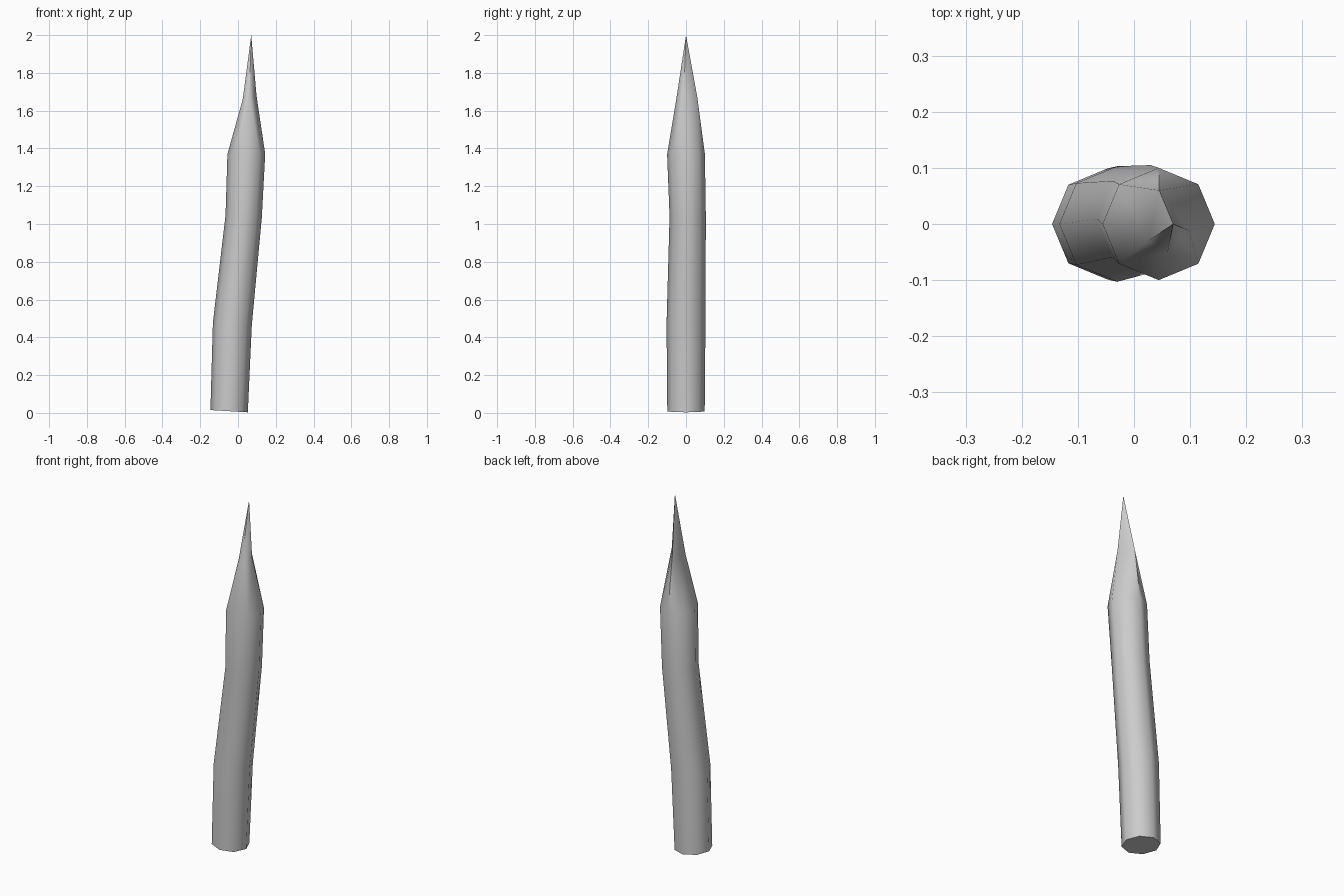
import bpy, bmesh, math

if "Cube" in bpy.data.objects:
    bpy.data.objects.remove(bpy.data.objects["Cube"])

bm = bmesh.new()
SIDES = 8


def ring(cx, cy, z, r, tilt=0.0):
    """Octagonal cross-section, tilted a little about the y axis."""
    verts = []
    for i in range(SIDES):
        a = 2 * math.pi * i / SIDES
        dx = r * math.cos(a)
        verts.append(bm.verts.new((cx + dx, cy + r * math.sin(a), z - dx * tilt)))
    return verts


# bent shaft
rings = [
    ring(-0.047, 0.0, 0.009, 0.099, 0.06),
    ring(-0.03, 0.0, 0.47, 0.103, 0.07),
    ring(0.03, 0.009, 1.04, 0.096, 0.07),
    ring(0.044, 0.0, 1.37, 0.1, 0.0),
]
for lo, hi in zip(rings, rings[1:]):
    for i in range(SIDES):
        j = (i + 1) % SIDES
        bm.faces.new((lo[i], lo[j], hi[j], hi[i]))
bm.faces.new(rings[0][::-1])

# carved point: eight sides taper to four corners, then to the tip
corners = [bm.verts.new(p) for p in (
    (0.098, -0.012, 1.68), (0.045, 0.06, 1.67),
    (0.025, -0.03, 1.66), (0.06, -0.05, 1.67))]
tip = bm.verts.new((0.07, 0.0, 2.0))
top = rings[-1]
for k in range(4):
    a, b = corners[k], corners[(k + 1) % 4]
    v0, v1, v2 = top[2 * k], top[2 * k + 1], top[(2 * k + 2) % SIDES]
    bm.faces.new((v0, v1, a))
    bm.faces.new((v1, v2, b, a))
    bm.faces.new((a, b, tip))

bmesh.ops.recalc_face_normals(bm, faces=bm.faces[:])
mesh = bpy.data.meshes.new("wooden_stake")
bm.to_mesh(mesh)
bm.free()
stake = bpy.data.objects.new("wooden_stake", mesh)
bpy.context.collection.objects.link(stake)
bpy.context.view_layer.objects.active = stake
stake.select_set(True)
bpy.ops.object.shade_smooth_by_angle(angle=math.radians(60))
